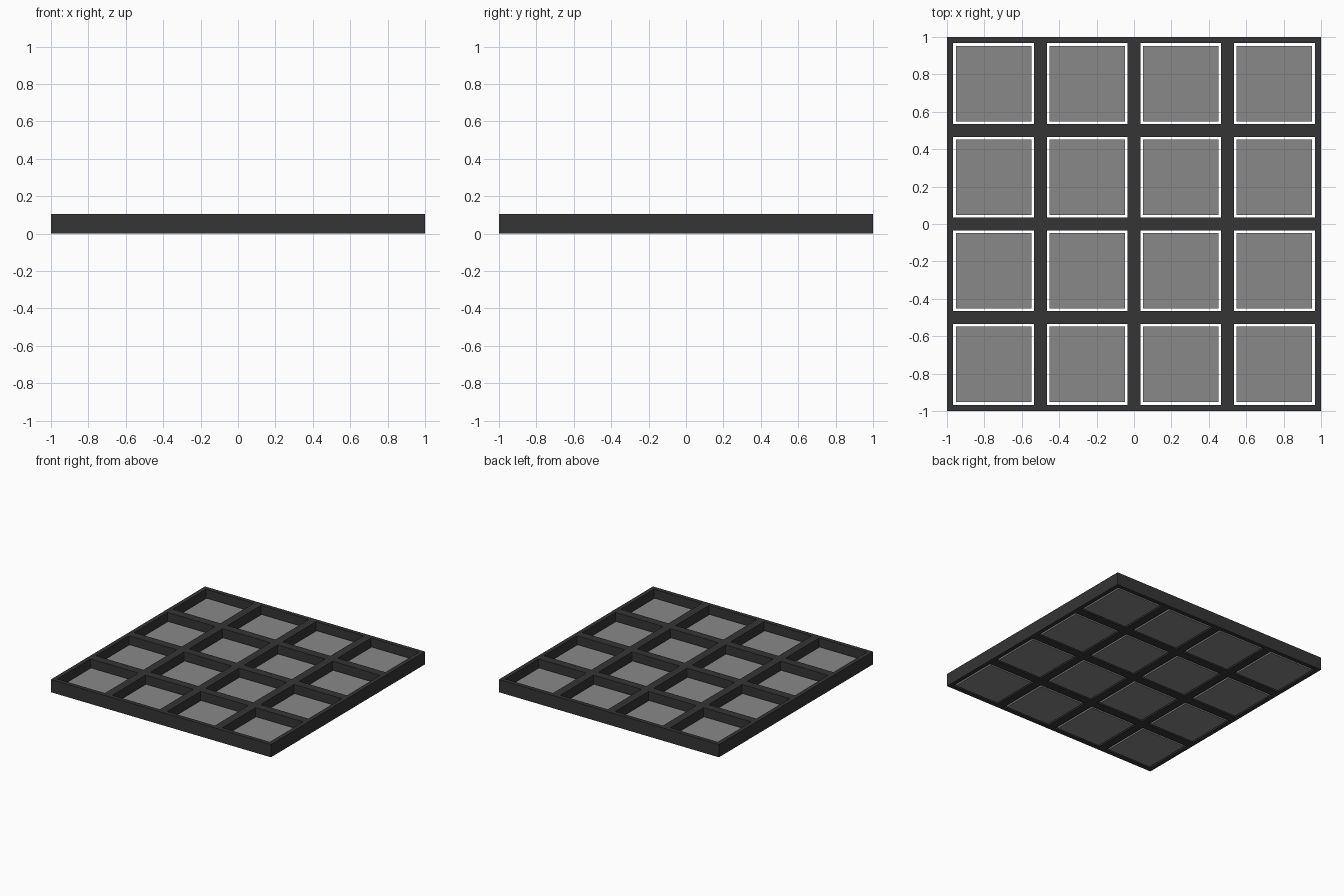
import bpy, bmesh
from mathutils import Matrix

if "Cube" in bpy.data.objects:
    bpy.data.objects.remove(bpy.data.objects["Cube"])

CELLS, PITCH, RIM, HEIGHT = 4, 0.5, 0.0475, 0.105
PANE_TOP = 0.04


def material(name, color):
    m = bpy.data.materials.new(name)
    m.diffuse_color = color
    m.use_nodes = True
    m.node_tree.nodes["Principled BSDF"].inputs["Base Color"].default_value = m.diffuse_color
    return m


def add_object(name, bm, mat):
    bmesh.ops.recalc_face_normals(bm, faces=bm.faces)
    me = bpy.data.meshes.new(name)
    bm.to_mesh(me)
    bm.free()
    me.materials.append(mat)
    ob = bpy.data.objects.new(name, me)
    bpy.context.collection.objects.link(ob)
    return ob


frame_mat = material("dark_frame", (0.035, 0.035, 0.035, 1))
glass_mat = material("grey_glass", (0.25, 0.25, 0.25, 0.8))

# Lattice frame: square grid, each cell inset and opened, then thickened
bm = bmesh.new()
bmesh.ops.create_grid(bm, x_segments=CELLS, y_segments=CELLS, size=1)
inner = bm.faces[:]
bmesh.ops.inset_individual(bm, faces=inner, thickness=RIM)
bmesh.ops.delete(bm, geom=inner, context='FACES')
frame = add_object("lattice_frame", bm, frame_mat)
solid = frame.modifiers.new("thickness", 'SOLIDIFY')
solid.thickness = HEIGHT
solid.offset = 1

# Panes filling the lower part of every opening
size = PITCH - 2 * RIM
for i in range(CELLS):
    for j in range(CELLS):
        bm = bmesh.new()
        bmesh.ops.create_cube(bm, size=1, matrix=Matrix.Diagonal((size, size, PANE_TOP, 1)))
        pane = add_object(f"pane_{i}_{j}", bm, glass_mat)
        pane.location = ((i + 0.5) * PITCH - 1, (j + 0.5) * PITCH - 1, PANE_TOP / 2)
